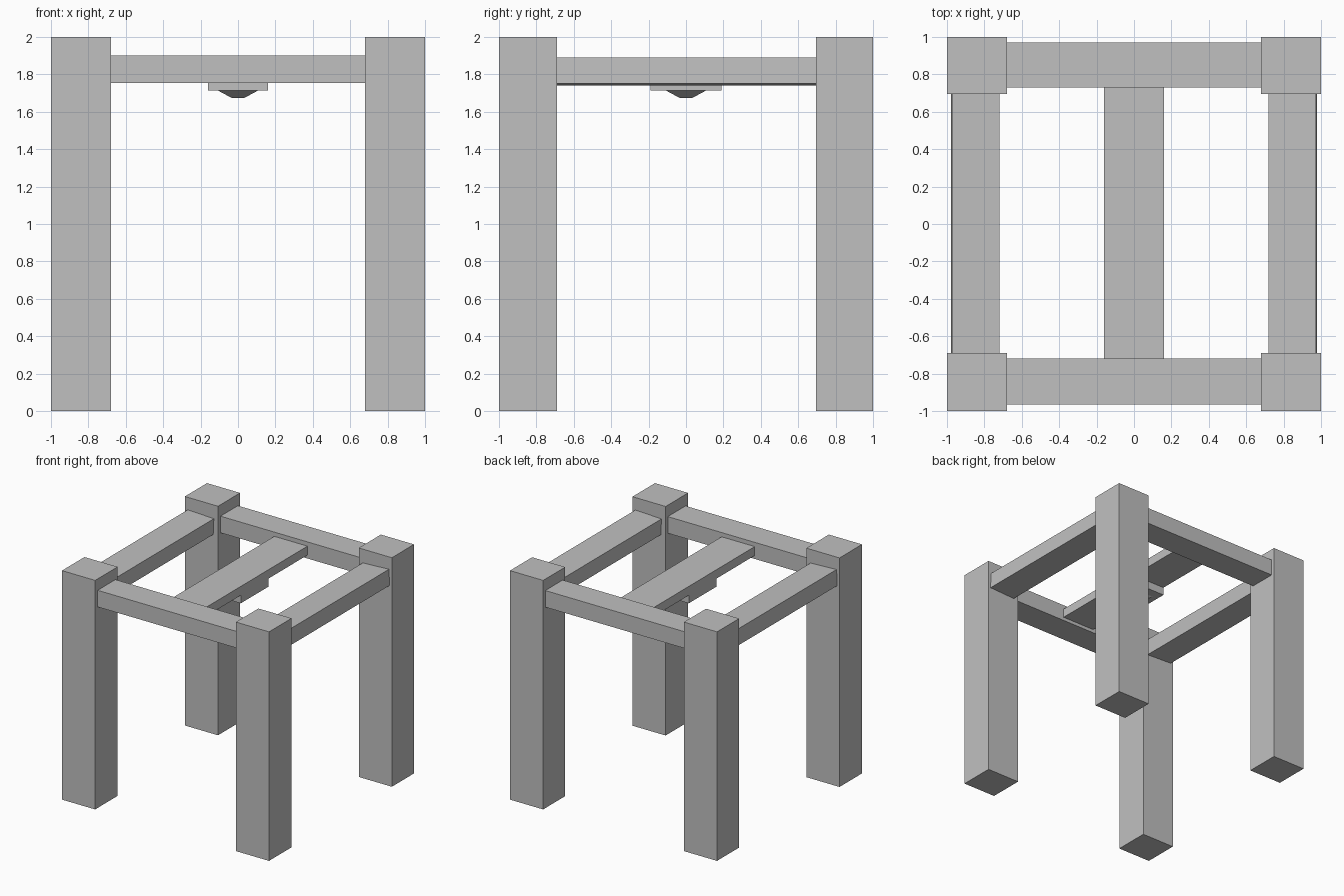
import bpy
import bmesh
from math import radians
from mathutils import Matrix, Vector

cube = bpy.data.objects.get("Cube")
if cube:
    bpy.data.objects.remove(cube, do_unlink=True)

# Single grey material
grey = bpy.data.materials.new("plain_grey")
grey.use_nodes = True
colour = (0.53, 0.53, 0.53, 1)
grey.diffuse_color = colour
grey.node_tree.nodes["Principled BSDF"].inputs["Base Color"].default_value = colour


def box(name, low, high, tilt=0, bottom_scale=1):
    """Box between two corners, optionally tilted about y or tapered below."""
    low, high = Vector(low), Vector(high)
    bm = bmesh.new()
    bmesh.ops.create_cube(bm, size=1)
    for v in bm.verts:
        if v.co.z < 0:
            v.co.x *= bottom_scale
            v.co.y *= bottom_scale
    bmesh.ops.scale(bm, vec=high - low, verts=bm.verts)
    bmesh.ops.rotate(bm, matrix=Matrix.Rotation(radians(tilt), 3, 'Y'), verts=bm.verts)
    mesh = bpy.data.meshes.new(name)
    bm.to_mesh(mesh)
    bm.free()
    mesh.materials.append(grey)
    obj = bpy.data.objects.new(name, mesh)
    obj.location = (low + high) / 2
    bpy.context.collection.objects.link(obj)
    return obj


# Legs and slightly inward-tilted side rails
for side, s in (("left", 1), ("right", -1)):
    xs = sorted((0.68 * s, s))
    box(f"front_{side}_leg", (xs[0], -1, 0), (xs[1], -0.69, 2))
    box(f"back_{side}_leg", (xs[0], 0.695, 0), (xs[1], 1, 2))
    xs = sorted((0.723 * s, 0.975 * s))
    box(f"{side}_rail", (xs[0], -0.69, 1.746), (xs[1], 0.695, 1.886), tilt=-2.5 * s)

# Front and back rails
box("front_rail", (-0.68, -0.965, 1.755), (0.68, -0.72, 1.9))
box("back_rail", (-0.68, 0.73, 1.755), (0.68, 0.97, 1.9))

# Centre beam with mounting block and tapered stud beneath
box("centre_beam", (-0.16, -0.72, 1.785), (0.16, 0.73, 1.863))
box("mounting_block", (-0.16, -0.19, 1.715), (0.16, 0.19, 1.785))
box("tapered_stud", (-0.11, -0.11, 1.675), (0.11, 0.11, 1.715), bottom_scale=0.32)
